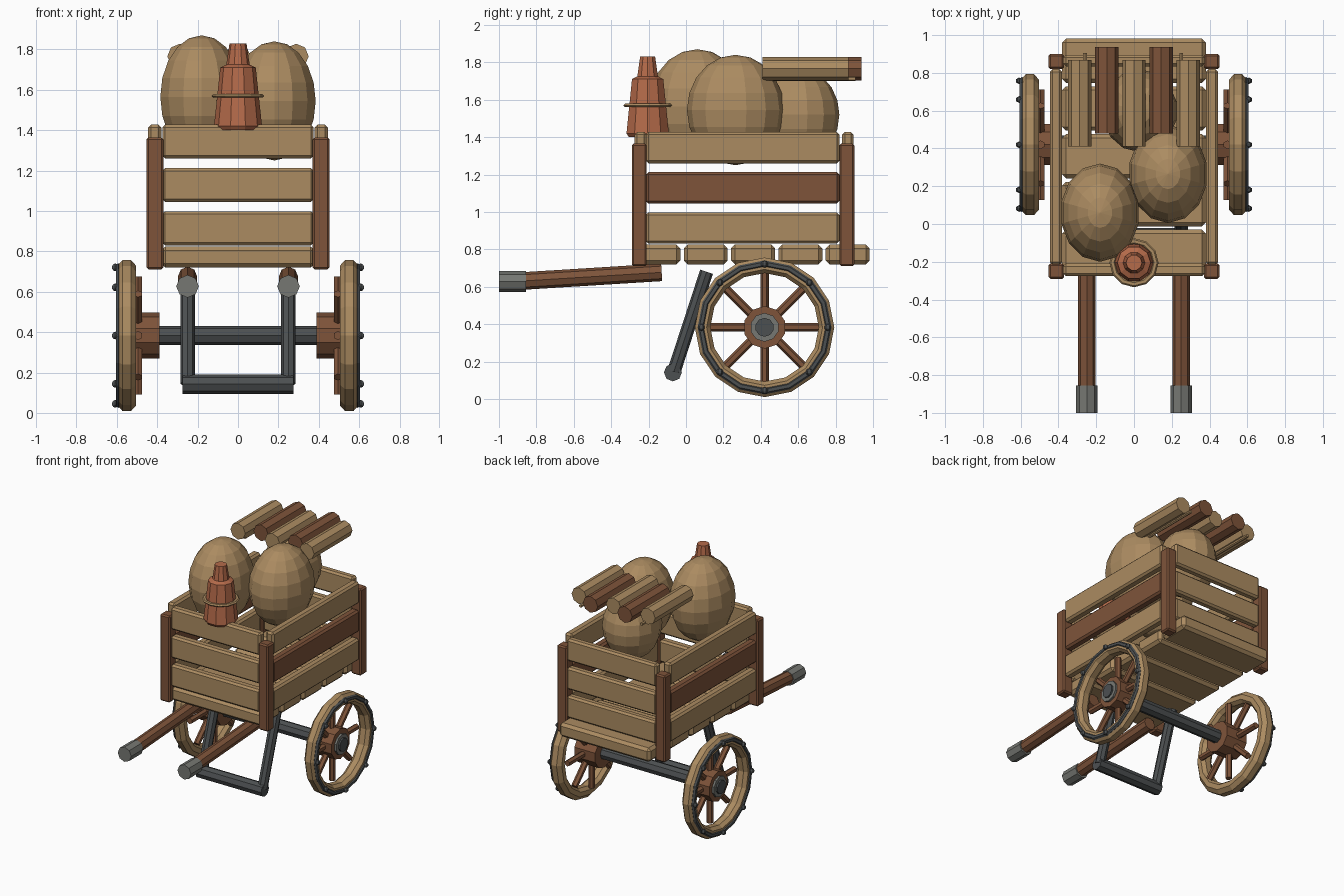
import bpy, bmesh, math
from mathutils import Vector, Matrix

if "Cube" in bpy.data.objects:
    bpy.data.objects.remove(bpy.data.objects["Cube"])


def mat(name, rgb):
    m = bpy.data.materials.new(name)
    m.diffuse_color = (*rgb, 1)
    m.use_nodes = True
    m.node_tree.nodes["Principled BSDF"].inputs["Base Color"].default_value = m.diffuse_color
    return m


TAN = mat("light_wood", (0.41, 0.26, 0.12))
BROWN = mat("dark_wood", (0.21, 0.088, 0.042))
CLAY = mat("terracotta", (0.46, 0.145, 0.068))
IRON = mat("dark_iron", (0.073, 0.08, 0.083))
STEEL = mat("grey_iron", (0.18, 0.185, 0.17))


def finish(bm, name, m):
    bmesh.ops.recalc_face_normals(bm, faces=bm.faces)
    me = bpy.data.meshes.new(name)
    bm.to_mesh(me)
    bm.free()
    me.materials.append(m)
    ob = bpy.data.objects.new(name, me)
    bpy.context.collection.objects.link(ob)
    return ob


def box(name, m, x, y, z, bevel=0.014):
    """Bevelled box from (min, max) ranges."""
    bm = bmesh.new()
    c = [(a + b) / 2 for a, b in (x, y, z)]
    s = [b - a for a, b in (x, y, z)]
    bmesh.ops.create_cube(bm, size=1, matrix=Matrix.Translation(c) @ Matrix.Diagonal((*s, 1)))
    bmesh.ops.bevel(bm, geom=bm.edges[:], offset=bevel, segments=1, affect='EDGES')
    return finish(bm, name, m)


def rod(name, m, p, q, r1, r2=None, sides=8):
    """Cylinder or cone between two points."""
    p, q = Vector(p), Vector(q)
    d = q - p
    mx = Matrix.Translation((p + q) / 2) @ d.to_track_quat('Z', 'Y').to_matrix().to_4x4()
    bm = bmesh.new()
    bmesh.ops.create_cone(bm, cap_ends=True, segments=sides, radius1=r1,
                          radius2=r1 if r2 is None else r2, depth=d.length, matrix=mx)
    return finish(bm, name, m)


def ball(name, m, c, r, seg=14, rings=10):
    bm = bmesh.new()
    bmesh.ops.create_uvsphere(bm, u_segments=seg, v_segments=rings, radius=1,
                              matrix=Matrix.Translation(c) @ Matrix.Diagonal((*r, 1)))
    return finish(bm, name, m)


def lathe(name, m, c, profile, sides, axis='Z', closed=False):
    """Spin (radius, height) points around an axis through c."""
    bm = bmesh.new()
    rows = []
    for i in range(sides):
        a = 2 * math.pi * i / sides
        ca, sa = math.cos(a), math.sin(a)
        rows.append([bm.verts.new(Vector(c) + (Vector((r * ca, r * sa, h)) if axis == 'Z'
                                               else Vector((h, r * ca, r * sa))))
                     for r, h in profile])
    n = len(profile)
    for i in range(sides):
        A, B = rows[i], rows[(i + 1) % sides]
        for j in range(n if closed else n - 1):
            k = (j + 1) % n
            bm.faces.new((A[j], B[j], B[k], A[k]))
    if not closed:
        bm.faces.new([r[0] for r in rows])
        bm.faces.new([r[-1] for r in rows])
    return finish(bm, name, m)


def ring_section(R, r, h=0, rh=None, n=6):
    rh = r if rh is None else rh
    return [(R + r * math.cos(2 * math.pi * k / n), h + rh * math.sin(2 * math.pi * k / n))
            for k in range(n)]


# Floor planks
for i in range(5):
    y0 = -0.265 + i * 0.253
    box(f"floor_plank_{i}", TAN, (-0.38, 0.38), (y0, y0 + 0.235), (0.72, 0.825), 0.02)

# Slatted walls
for i, z0 in enumerate((0.83, 1.045, 1.26)):
    z = (z0, z0 + 0.168)
    box(f"front_board_{i}", TAN, (-0.375, 0.375), (-0.275, -0.21), z)
    box(f"back_board_{i}", TAN, (-0.375, 0.375), (0.835, 0.895), z)
    for s in (-1, 1):
        box(f"side_board_{i}", BROWN if i == 1 else TAN,
            tuple(sorted((s * 0.38, s * 0.445))), (-0.215, 0.82), z)

# Corner posts
for s in (-1, 1):
    for y in ((-0.29, -0.21), (0.82, 0.9)):
        box("corner_post", BROWN, tuple(sorted((s * 0.37, s * 0.453))), y, (0.71, 1.365), 0.01)

# Handles and stand legs
for s in (-1, 1):
    x = s * 0.25
    rod("handle", BROWN, (x, -0.13, 0.677), (x, -0.87, 0.631), 0.047)
    rod("handle_grip", STEEL, (x, -0.855, 0.627), (x, -1.0, 0.627), 0.056)
    rod("stand_leg", IRON, (x, 0.11, 0.68), (x, -0.065, 0.145), 0.036)
rod("stand_bar", IRON, (-0.275, -0.07, 0.142), (0.275, -0.07, 0.142), 0.048)

# Axle and wheels
WY, WZ = 0.42, 0.383
rod("axle", IRON, (-0.5, WY, WZ), (0.5, WY, WZ), 0.048)
for s in (-1, 1):
    c = (0, WY, WZ)
    rim = [(0.373, -0.022), (0.373, 0.022), (0.345, 0.047), (0.31, 0.047),
           (0.29, 0.022), (0.29, -0.022), (0.31, -0.047), (0.345, -0.047)]
    lathe("wheel_rim", TAN, (s * 0.551, WY, WZ), rim, 16, 'X', True)
    lathe("wheel_tyre", IRON, (s * 0.593, WY, WZ), ring_section(0.34, 0.018, 0, 0.014), 16, 'X', True)
    rod("wheel_hub", BROWN, (s * 0.39, WY, WZ), (s * 0.565, WY, WZ), 0.114, sides=10)
    rod("hub_ring", STEEL, (s * 0.5, WY, WZ), (s * 0.58, WY, WZ), 0.077, sides=10)
    rod("hub_cap", IRON, (s * 0.5, WY, WZ), (s * 0.592, WY, WZ), 0.05, sides=10)
    for k in range(8):
        a = k * math.pi / 4
        dy, dz = math.cos(a), math.sin(a)
        rod("wheel_spoke", BROWN, (s * 0.495, WY + 0.08 * dy, WZ + 0.08 * dz),
            (s * 0.495, WY + 0.292 * dy, WZ + 0.292 * dz), 0.023, sides=6)
        ball("wheel_stud", IRON, (s * 0.608, WY + 0.338 * dy, WZ + 0.338 * dz), (0.019,) * 3, 6, 5)

# Sacks
for i, (c, r) in enumerate((((-0.18, 0.06, 1.565), (0.21, 0.26, 0.305)),
                            ((0.18, 0.265, 1.545), (0.21, 0.26, 0.295)),
                            ((0.03, 0.6, 1.52), (0.2, 0.22, 0.25)))):
    ball(f"sack_{i}", TAN, c, r)

# Clay jug with a collar
lathe("jug", CLAY, (0, -0.205, 0),
      [(0.105, 1.40), (0.119, 1.42), (0.088, 1.71), (0.058, 1.725), (0.042, 1.83)], 10)
lathe("jug_collar", TAN, (0, -0.205, 1.57), ring_section(0.114, 0.016, 0, 0.01), 12, 'Z', True)

# Log bundle and its two thin rods
for i in range(5):
    x = (i - 2) * 0.144
    y0 = 0.48 if i % 2 else 0.41
    rod(f"log_{i}", BROWN if i % 2 else TAN, (x, y0, 1.766), (x, y0 + 0.458, 1.766), 0.062)
for x in (-0.26, 0.25):
    rod("bundle_rod", TAN, (x, 0.45, 1.712), (x, 0.905, 1.712), 0.012, sides=6)
